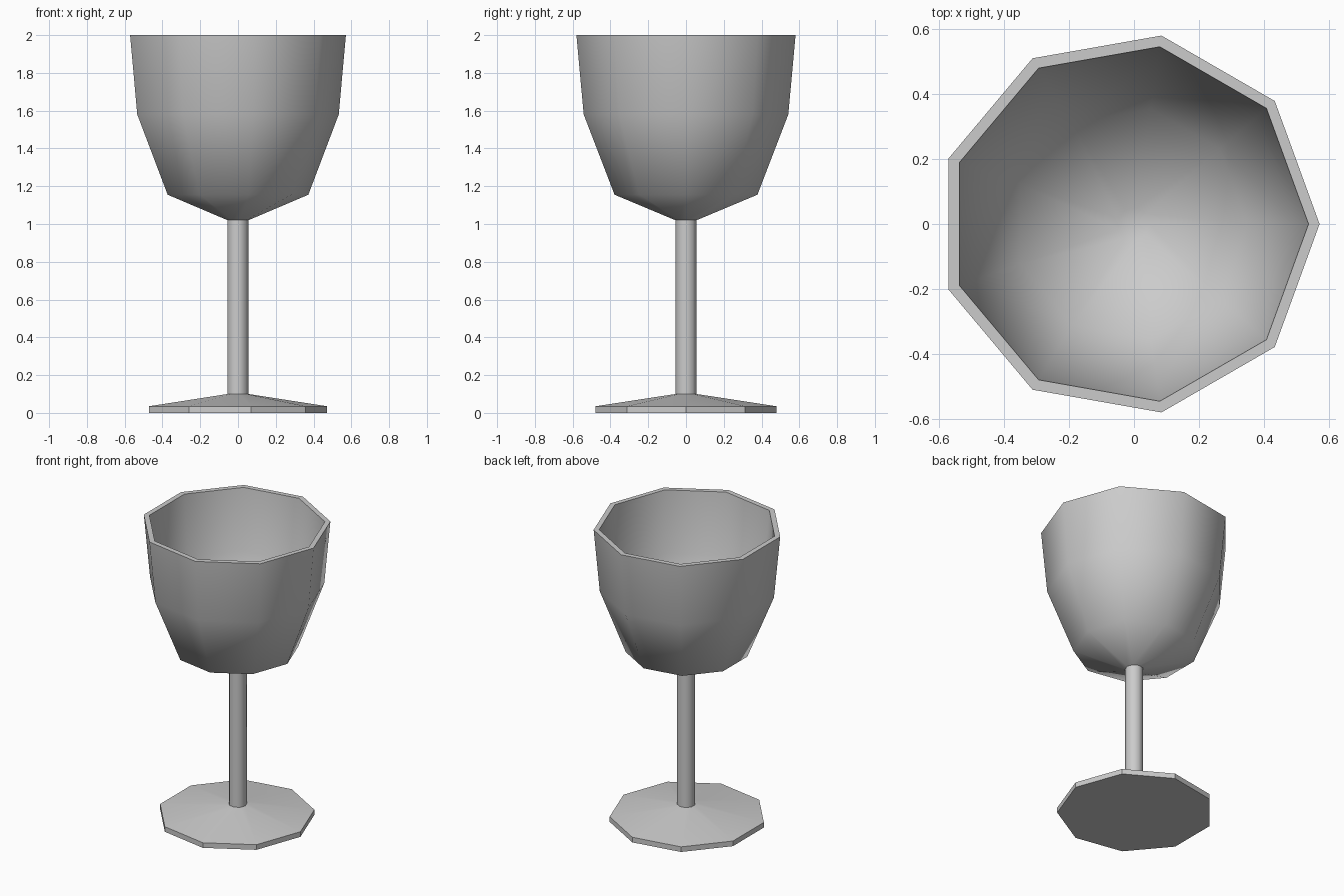
import bpy, bmesh
from math import cos, sin, pi, radians

if "Cube" in bpy.data.objects:
    bpy.data.objects.remove(bpy.data.objects["Cube"])

SIDES = 9


def lathe(name, profile, smooth_angle, cap_start=False, cap_end=False):
    """Revolve (radius, z) points into a nine-sided part."""
    bm = bmesh.new()
    rings = []
    for r, z in profile:
        cx = -r * (1 - cos(pi / SIDES)) / 2      # centre the odd-sided ring on x = 0
        rings.append([bm.verts.new((cx + r * cos(2 * pi * i / SIDES),
                                    r * sin(2 * pi * i / SIDES), z))
                      for i in range(SIDES)])
    for a, b in zip(rings, rings[1:]):
        for i in range(SIDES):
            j = (i + 1) % SIDES
            bm.faces.new((a[i], a[j], b[j], b[i]))
    if cap_start:
        bm.faces.new(rings[0][::-1])
    if cap_end:
        bm.faces.new(rings[-1])
    for f in bm.faces:
        f.smooth = True
    mesh = bpy.data.meshes.new(name)
    bm.to_mesh(mesh)
    bm.free()
    mesh.set_sharp_from_angle(angle=radians(smooth_angle))
    obj = bpy.data.objects.new(name, mesh)
    bpy.context.collection.objects.link(obj)
    return obj


# Foot: thin faceted disc with a shallow cone on top
lathe("foot", [(0.487, 0), (0.487, 0.035), (0.057, 0.10)], 30, cap_start=True)

# Stem: straight, smooth-shaded column
lathe("stem", [(0.057, 0.10), (0.057, 1.02)], 60)

# Bowl: outer wall up to the rim, then inner wall down to the floor
lathe("bowl", [(0.057, 1.02), (0.384, 1.155), (0.55, 1.58), (0.589, 2.0),
               (0.554, 2.0), (0.515, 1.585), (0.36, 1.18), (0.05, 1.055)],
      60, cap_end=True)
